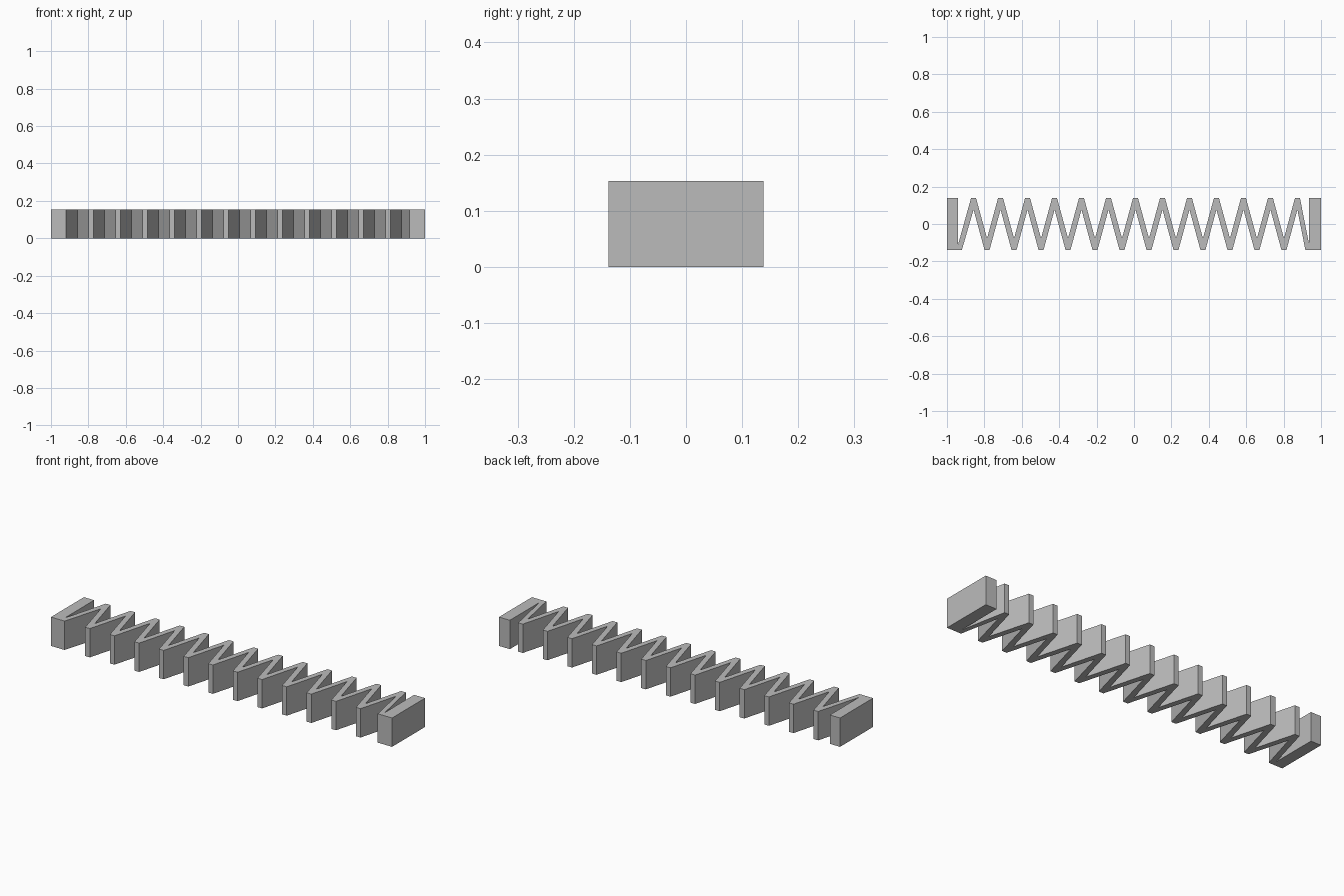
import bpy
import bmesh

default = bpy.data.objects.get("Cube")
if default:
    bpy.data.objects.remove(default, do_unlink=True)

HEIGHT = 0.153    # thickness of the strip along z
HALF = 0.138      # half depth along y
PEAKS = 13
PITCH = 0.1443    # distance between folds
CENTRE = 0.008    # x of the middle peak
TIP = 0.0135      # half width of each flattened fold
INNER = 0.077     # y of the sharp inner corner of each fold

grey = bpy.data.materials.new("plain grey")
grey.use_nodes = True
grey.diffuse_color = (0.5, 0.5, 0.5, 1)
grey.node_tree.nodes["Principled BSDF"].inputs["Base Color"].default_value = grey.diffuse_color

peaks = [CENTRE + PITCH * (i - PEAKS // 2) for i in range(PEAKS)]

# Back edge: left block, flat peaks with sharp valleys between, right block
back = [(-1, HALF), (-0.94, HALF), (-0.94, -0.108)]
for i, x in enumerate(peaks):
    back += [(x - TIP, HALF), (x + TIP, HALF)]
    if i < PEAKS - 1:
        back.append((x + PITCH / 2, -INNER))
back += [(0.936, -0.108), (0.936, HALF), (1, HALF)]

# Front edge: left block foot, sharp inner peaks with flat valleys between, right block foot
front = [(-1, -HALF), (-0.92, -HALF)]
for i, x in enumerate(peaks):
    front.append((x, INNER))
    if i < PEAKS - 1:
        v = x + PITCH / 2
        front += [(v - TIP, -HALF), (v + TIP, -HALF)]
front += [(0.916, -HALF), (1, -HALF)]

# Extrude the folded outline upwards
bm = bmesh.new()
base = bm.faces.new([bm.verts.new((x, y, 0)) for x, y in front + back[::-1]])
top = bmesh.ops.extrude_face_region(bm, geom=[base], use_keep_orig=True)["geom"]
bmesh.ops.translate(bm, vec=(0, 0, HEIGHT),
                    verts=[g for g in top if isinstance(g, bmesh.types.BMVert)])
bmesh.ops.recalc_face_normals(bm, faces=bm.faces)

mesh = bpy.data.meshes.new("zigzag_spring")
bm.to_mesh(mesh)
bm.free()
mesh.materials.append(grey)
spring = bpy.data.objects.new("zigzag_spring", mesh)
bpy.context.collection.objects.link(spring)
